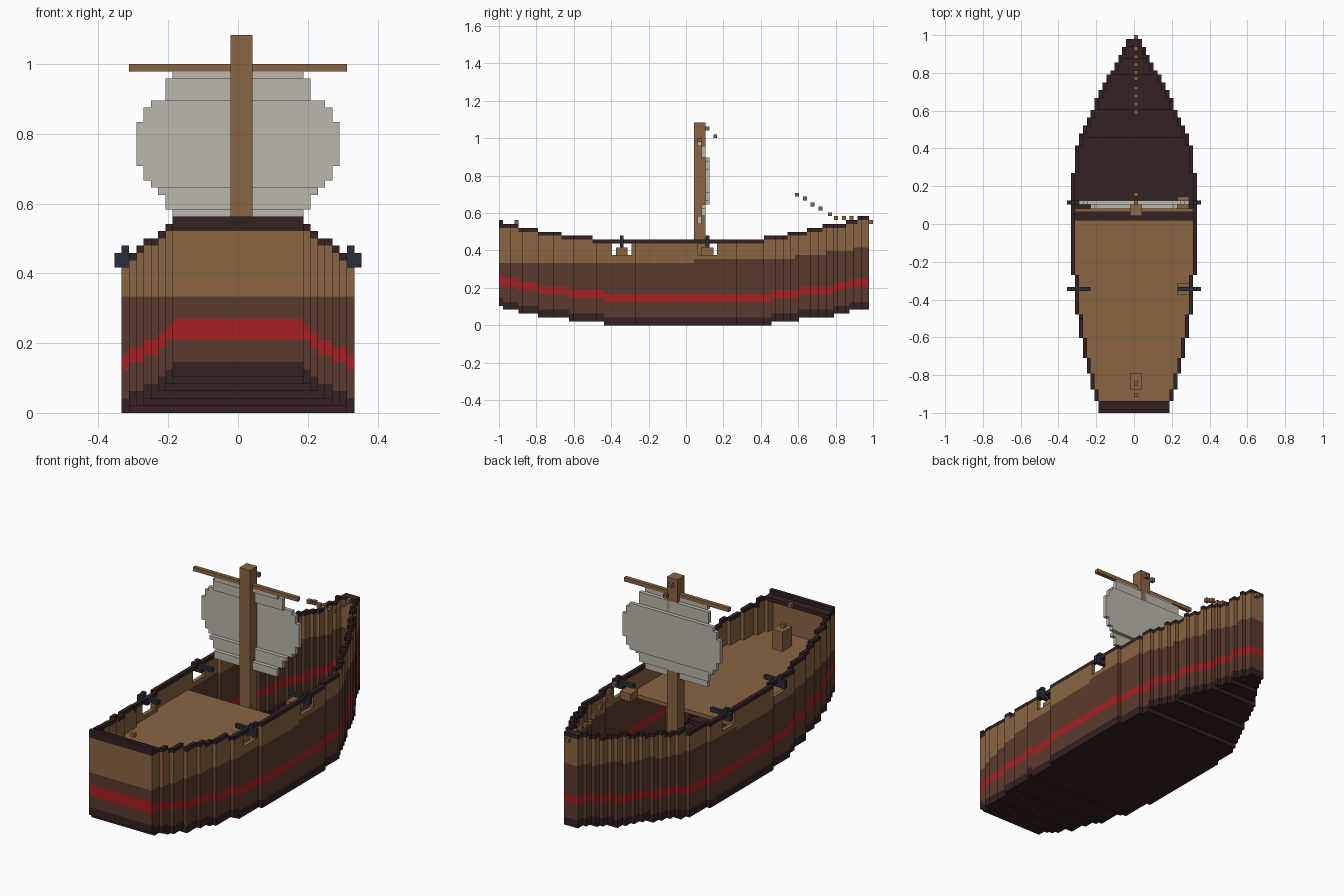
import bpy, bmesh
from mathutils import Vector

cube = bpy.data.objects.get("Cube")
if cube:
    bpy.data.objects.remove(cube, do_unlink=True)

V = 1 / 48  # block size; all measures below are in blocks


def material(name, rgb):
    lin = [((c / 255 + 0.055) / 1.055) ** 2.4 for c in rgb] + [1.0]
    m = bpy.data.materials.new(name)
    m.use_nodes = True
    m.diffuse_color = lin
    m.node_tree.nodes["Principled BSDF"].inputs["Base Color"].default_value = lin
    return m


TAN = material("tan wood", (138, 101, 66))
BROWN = material("brown wood", (90, 58, 45))
DARK = material("dark wood", (52, 33, 34))
RED = material("red paint", (166, 32, 35))
CLOTH = material("sail cloth", (187, 183, 172))
IRON = material("blue grey iron", (42, 46, 58))


def build(name, mat, boxes):
    """One object out of boxes given as (x0, x1, y0, y1, z0, z1)."""
    bm = bmesh.new()
    for x0, x1, y0, y1, z0, z1 in boxes:
        vs = bmesh.ops.create_cube(bm, size=1)["verts"]
        size = Vector((x1 - x0, y1 - y0, z1 - z0))
        mid = Vector((x0 + x1, y0 + y1, z0 + z1)) / 2
        for v in vs:
            v.co = (v.co * size + mid) * V
    me = bpy.data.meshes.new(name)
    bm.to_mesh(me)
    bm.free()
    me.materials.append(mat)
    ob = bpy.data.objects.new(name, me)
    bpy.context.collection.objects.link(ob)
    return ob


def both(x0, x1, *rest):
    return [(x0, x1, *rest), (-x1, -x0, *rest)]


# Stepped hull lines: start y -> value
WIDTH = {-48: 9, -45: 10, -42: 11, -38: 12, -34: 13, -29: 14, -23: 15, -13: 16,
         13: 15, 20: 14, 23: 13, 25: 12, 27: 11, 29: 10, 32: 9, 34: 8, 36: 7,
         38: 6, 39: 5, 41: 4, 43: 3, 45: 2}
TOP = {-48: 27, -47: 26, -43: 25, -38: 24, -32: 23, -24: 22, 20: 23, 26: 24,
       31: 25, 35: 26, 41: 27, 44: 28}
KEEL = {-48: 5, -47: 4, -43: 3, -38: 2, -30: 1, -21: 0, 22: 1, 29: 2, 38: 3, 42: 4}
PLANK = {-48: 16, 2: 17, 28: 18, 36: 19, 43: 20}
PORTS = [(-19, -14), (3, 8)]
BOW = 47


def at(table, y):
    return table[max(k for k in table if k <= y)]


cuts = sorted({*WIDTH, *TOP, *KEEL, *PLANK, BOW, *[p for q in PORTS for p in q]})
floor, keel, lower, stripe, upper, planks, rim, deck = ([] for _ in range(8))
for y0, y1 in zip(cuts, cuts[1:]):
    w, t, k, p = (at(tab, y0) for tab in (WIDTH, TOP, KEEL, PLANK))
    stern = y0 == -48
    inner = 0 if stern or y1 == BOW else w - 1  # closed ends

    def wall(z0, z1):
        return both(inner, w, y0, y1, z0, z1)

    r0, r1 = (10, 13) if stern else (k + 6, k + 8)
    rim_base = t - 2 if stern else t - 1
    floor.append((-w, w, y0, y1, k, k + 1))
    keel += wall(k, k + 2)
    lower += wall(k + 2, r0)
    stripe += wall(r0, r1)
    upper += wall(r1, p)
    rim += wall(rim_base, t)
    # planks, left open at the ports
    if any(a <= y0 < b for a, b in PORTS):
        planks += wall(p, 18)
    else:
        planks += wall(p, rim_base)
    if not stern and y0 < 1:
        deck.append((-w + 1, w - 1, y0, min(y1, 1), 16, 17))

rim.append((-9, 9, -47, -45, 25, 26))  # stern ledge
build("hull_floor", DARK, floor)
build("hull_keel_band", DARK, keel)
build("hull_lower_planks", BROWN, lower)
build("hull_red_stripe", RED, stripe)
build("hull_middle_planks", BROWN, upper)
build("hull_upper_planks", TAN, planks)
build("hull_rim", DARK, rim)
build("deck", TAN, deck)

# Oar locks on both rails, with a block inside the left ports
for label, y in (("rear", -17), ("fore", 5)):
    lock = both(14, 17, y, y + 1, 20, 22) + both(11, 14, y, y + 1, 21, 22)
    lock += both(15, 16, y, y + 1, 22, 23)
    build(label + "_oar_locks", IRON, lock)
    build(label + "_port_block", TAN, [(11, 14, y - 1, y + 2, 18, 20)])

# Stern fittings
build("helm_block", TAN, [(-1, 2, -42, -38, 17, 22), (0, 1, -41, -40, 22, 23)])
build("helm_peg", TAN, [(0, 1, -44, -43, 26, 27)])

# Mast and yard
build("mast", TAN, [(-1, 2, 2, 5, 1, 52)])
build("yard", TAN, [(-15, 15, 3, 4, 47, 48)])

# Billowing sail: (z0, z1, half width, y)
ROWS = [(26, 28, 9, 3), (28, 30, 10, 4), (30, 31, 11, 4), (31, 32, 12, 5),
        (32, 34, 13, 5), (34, 40, 14, 5), (40, 42, 13, 5), (42, 43, 12, 5),
        (43, 46, 10, 4), (46, 47, 9, 3)]
build("sail", CLOTH, [(-w, w, y, y + 1, z0, z1) for z0, z1, w, y in ROWS])

# Broken forestay: loose rope blocks from masthead to bow
ROPE = [(5, 50), (7, 48), (28, 33), (30, 32), (32, 30.5), (34, 29.5), (36.5, 28),
        (38, 27), (40, 27), (42, 27), (44, 27), (47, 26)]
build("forestay", TAN, [(0, 1, y, y + 1, z, z + 1) for y, z in ROPE])
